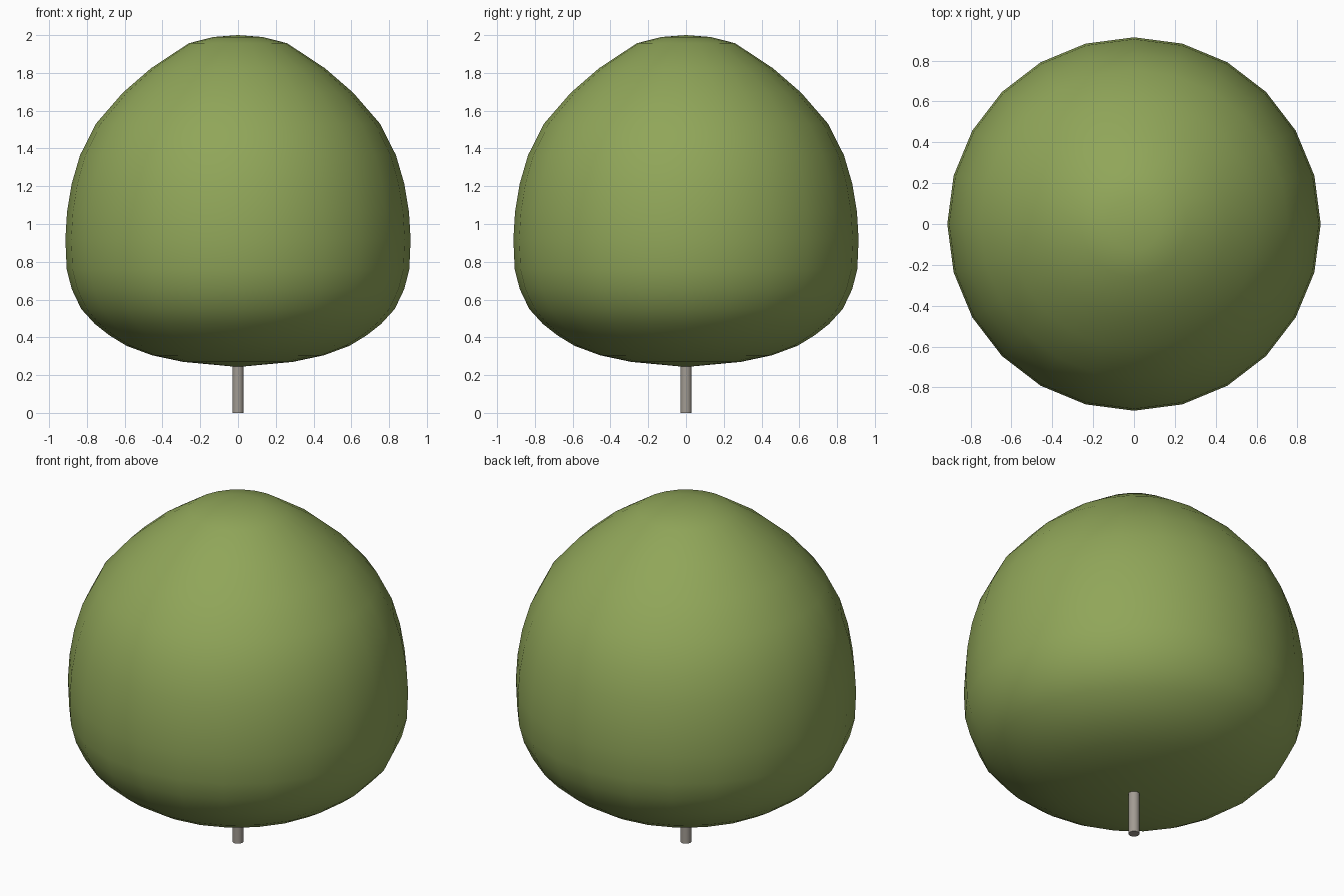
import bpy, bmesh, math

if "Cube" in bpy.data.objects:
    bpy.data.objects.remove(bpy.data.objects["Cube"])

def material(name, color):
    m = bpy.data.materials.new(name)
    m.diffuse_color = (*color, 1)
    m.use_nodes = True
    m.node_tree.nodes["Principled BSDF"].inputs["Base Color"].default_value = m.diffuse_color
    return m

def lathe(name, profile, sides, mat):
    """Spin (radius, z) points around z, capping both ends."""
    bm = bmesh.new()
    rings = []
    for r, z in profile:
        if r == 0:
            rings.append([bm.verts.new((0, 0, z))] * sides)
        else:
            rings.append([bm.verts.new((r * math.cos(2 * math.pi * i / sides),
                                        r * math.sin(2 * math.pi * i / sides), z))
                          for i in range(sides)])
    for a, b in zip(rings, rings[1:]):
        for i in range(sides):
            j = (i + 1) % sides
            bm.faces.new(list(dict.fromkeys((a[i], a[j], b[j], b[i]))))
    bmesh.ops.recalc_face_normals(bm, faces=bm.faces)
    mesh = bpy.data.meshes.new(name)
    bm.to_mesh(mesh)
    bm.free()
    mesh.materials.append(mat)
    ob = bpy.data.objects.new(name, mesh)
    bpy.context.collection.objects.link(ob)
    bpy.ops.object.select_all(action='DESELECT')
    ob.select_set(True)
    bpy.context.view_layer.objects.active = ob
    bpy.ops.object.shade_smooth_by_angle(angle=math.radians(40))
    return ob

# Rounded shrub crown, wider low down
crown_profile = [
    (0, 0.243), (0.29, 0.27), (0.455, 0.305), (0.59, 0.355), (0.68, 0.41),
    (0.757, 0.47), (0.83, 0.55), (0.88, 0.655), (0.907, 0.76), (0.914, 0.92),
    (0.905, 1.065), (0.88, 1.215), (0.836, 1.365), (0.753, 1.53),
    (0.61, 1.695), (0.46, 1.825), (0.26, 1.957), (0.13, 1.99), (0, 2.0)]
lathe("crown", crown_profile, 24, material("foliage", (0.28, 0.38, 0.10)))

# Thin trunk
lathe("trunk", [(0, 0), (0.03, 0), (0.03, 0.3), (0, 0.3)], 16,
      material("bark", (0.36, 0.33, 0.29)))
